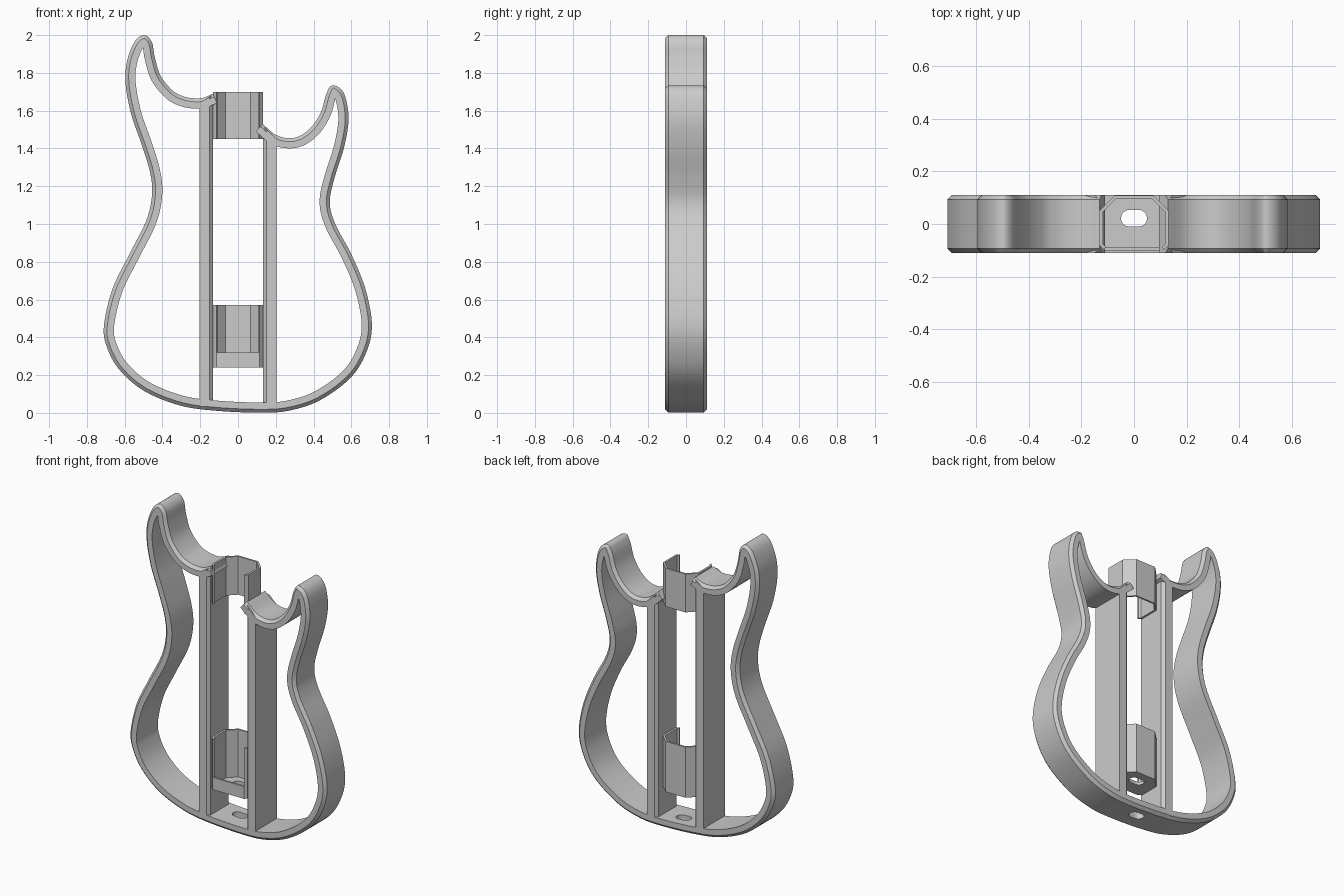
import bpy, bmesh, math
from mathutils import Vector

if "Cube" in bpy.data.objects:
    bpy.data.objects.remove(bpy.data.objects["Cube"])

H = 0.111      # half depth of the body
CH = 0.018     # outer edge chamfer
WALL = 0.054   # thickness of the body wall


def make(name, verts, faces, smooth=False):
    bm = bmesh.new()
    vs = [bm.verts.new(v) for v in verts]
    for f in faces:
        bm.faces.new([vs[i] for i in f])
    bmesh.ops.recalc_face_normals(bm, faces=bm.faces)
    me = bpy.data.meshes.new(name)
    bm.to_mesh(me)
    bm.free()
    ob = bpy.data.objects.new(name, me)
    bpy.context.collection.objects.link(ob)
    if smooth:
        bpy.ops.object.select_all(action='DESELECT')
        ob.select_set(True)
        bpy.context.view_layer.objects.active = ob
        bpy.ops.object.shade_smooth_by_angle(angle=math.radians(30))
    return ob


def loft(name, rings, closed=False, smooth=False):
    n, m = len(rings[0]), len(rings)
    verts = [v for r in rings for v in r]
    faces = []
    for i in range(m if closed else m - 1):
        a, b = i * n, ((i + 1) % m) * n
        for k in range(n):
            k2 = (k + 1) % n
            faces.append((a + k, a + k2, b + k2, b + k))
    if not closed:
        faces += [tuple(range(n)), tuple(range((m - 1) * n, m * n))]
    return make(name, verts, faces, smooth)


def prism(name, poly, z0, z1):
    return loft(name, [[(x, y, z) for x, y in poly] for z in (z0, z1)])


# Outer outline of the body, from the neck over the left horn and around
OUT = [(-.132, 1.69), (-.19, 1.667), (-.25, 1.667), (-.30, 1.68), (-.35, 1.71), (-.41, 1.785),
       (-.44, 1.88), (-.457, 1.965), (-.497, 2.0), (-.547, 1.965), (-.588, 1.86),
       (-.595, 1.74), (-.565, 1.58), (-.51, 1.42), (-.467, 1.28), (-.455, 1.16),
       (-.485, 1.02), (-.575, .84), (-.665, .655), (-.71, .46), (-.693, .345),
       (-.625, .225), (-.495, .115), (-.31, .04), (-.125, .012), (.115, .001),
       (.27, .012), (.43, .065), (.59, .18), (.675, .31), (.709, .46), (.675, .655),
       (.60, .84), (.515, 1.0), (.486, 1.115), (.51, 1.24), (.56, 1.40), (.585, 1.545),
       (.572, 1.66), (.542, 1.717), (.497, 1.733), (.468, 1.69), (.44, 1.595), (.39, 1.515),
       (.325, 1.465), (.26, 1.455), (.195, 1.475), (.13, 1.53)]
SUB = 8


def spline(pts):
    p = [Vector(q) for q in pts]
    p = [2 * p[0] - p[1]] + p + [2 * p[-1] - p[-2]]
    res = []
    for i in range(1, len(p) - 2):
        a, b, c, d = p[i - 1:i + 3]
        for s in range(SUB):
            t = s / SUB
            res.append(0.5 * (2 * b + (c - a) * t + (2 * a - 5 * b + 4 * c - d) * t * t
                              + (3 * b - a - 3 * c + d) * t ** 3))
    return res + [p[-2]]


path = spline(OUT)
sections = []
for i, p in enumerate(path):
    d = (path[min(i + 1, len(path) - 1)] - path[max(i - 1, 0)]).normalized()
    n = Vector((-d.y, d.x))
    # the wall stops at the middle line where a horn gets narrow
    t = WALL
    for j, q in enumerate(path):
        e = q - p
        if abs(i - j) > 2 and n.dot(e) > 1e-6:
            t = min(t, e.length_squared / (2 * n.dot(e)))
    c = min(CH, t * 0.6)
    sec = [(0, -H + CH), (c, -H), (t, -H), (t, H), (c, H), (0, H - CH)]
    sections.append([((p + n * o).x, y, (p + n * o).y) for o, y in sec])

# Body rim in three lengths
k1, k2 = OUT.index((-.31, .04)) * SUB, OUT.index((.27, .012)) * SUB
loft("left_rim", sections[:k1 + 1], smooth=True)
base = loft("base_rim", sections[k1:k2 + 1], smooth=True)
loft("right_rim", sections[k2:], smooth=True)

# Two upright rails beside the open centre slot, chamfered on the slot side
for name, s, top_in, top_out in (("left_rail", -1, 1.685, 1.64), ("right_rail", 1, 1.52, 1.45)):
    prof = [(.204, -H), (.132 + CH, -H), (.132, -H + CH),
            (.132, H - CH), (.132 + CH, H), (.204, H)]
    tops = [top_in + (top_out - top_in) * (x - .132) / .072 for x, y in prof]
    loft(name, [[(s * x, y, .035) for x, y in prof],
                [(s * x, y, z) for (x, y), z in zip(prof, tops)]])

# Thin-walled brackets that clip around a neck bar
half_out = [(.113, -.1), (.132, -.08), (.132, .05), (.072, .109)]
half_in = [(.108, -.088), (.119, -.075), (.119, .045), (.067, .097)]


def mirrored(half):
    return half + [(-x, y) for x, y in reversed(half)]


def bracket(name, z0, z1, closed=False):
    rings = [[(*o, z0), (*i, z0), (*i, z1), (*o, z1)]
             for o, i in zip(mirrored(half_out), mirrored(half_in))]
    return loft(name, rings, closed)


bracket("upper_bracket", 1.45, 1.70)
bracket("lower_bracket", .32, .57)
bracket("tray_wall", .24, .32, closed=True)
floor = prism("tray_floor", mirrored(half_out), .24, .26)

# Slotted hole through the tray floor and the base
pill = []
for sx, start in ((1, -90), (-1, 90)):
    for k in range(9):
        a = math.radians(start + k * 22.5)
        pill.append((sx * .018 + .032 * math.cos(a), .022 + .032 * math.sin(a)))
cutter = prism("hole_cutter", pill, -.1, .4)
cutter.hide_render = True
cutter.display_type = 'WIRE'
for ob in (base, floor):
    mod = ob.modifiers.new("hole", 'BOOLEAN')
    mod.operation = 'DIFFERENCE'
    mod.solver = 'EXACT'
    mod.object = cutter
